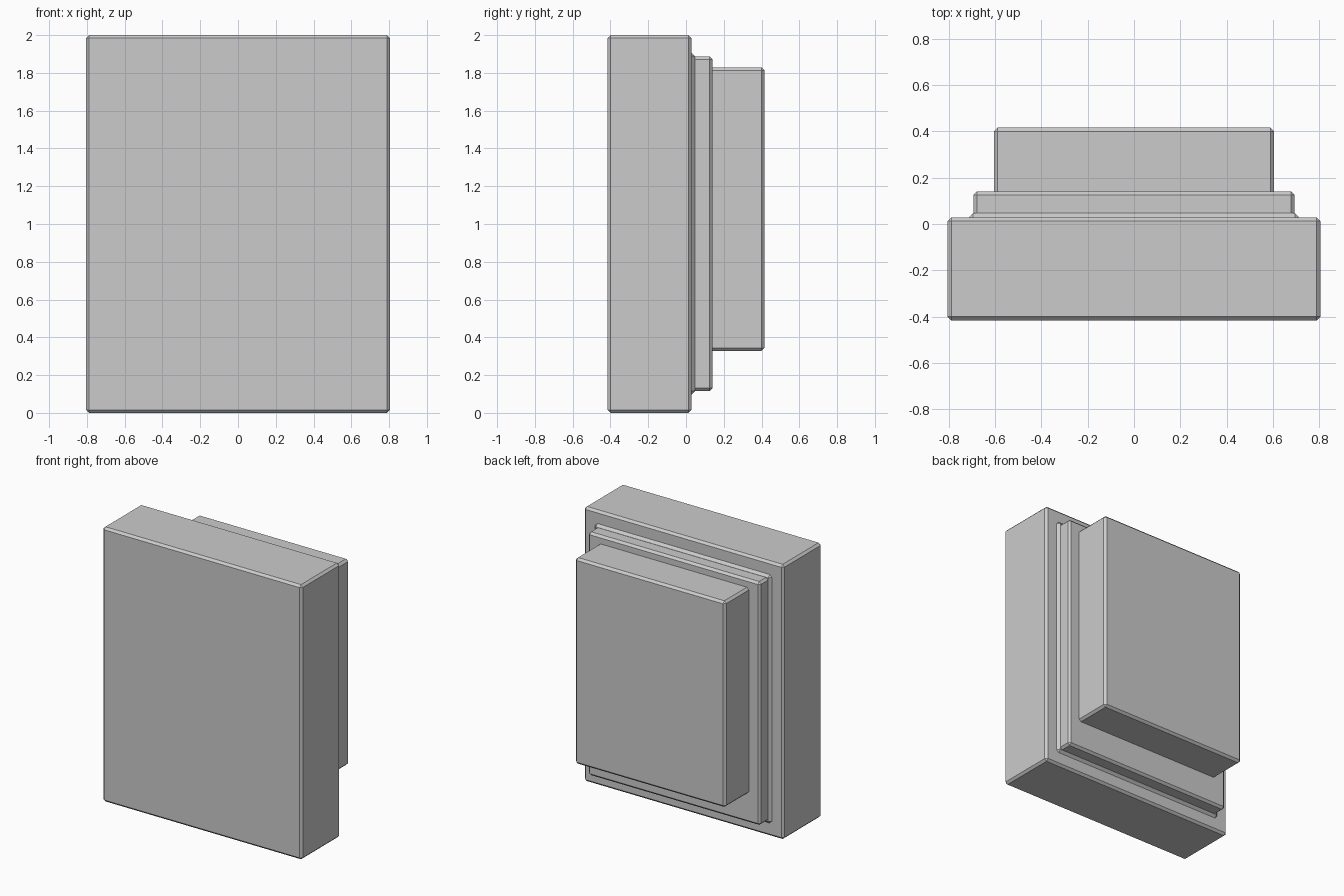
import bpy
import bmesh
from mathutils import Vector

default_cube = bpy.data.objects.get("Cube")
if default_cube:
    bpy.data.objects.remove(default_cube, do_unlink=True)

GREY = (0.6, 0.6, 0.6, 1.0)
grey = bpy.data.materials.new("plain_grey")
grey.use_nodes = True
grey.diffuse_color = GREY
grey.node_tree.nodes["Principled BSDF"].inputs["Base Color"].default_value = GREY


def chamfered_box(name, half_width, y_range, z_range, chamfer=0.016):
    """Box centred on x = 0 with a flat chamfer along every edge."""
    (y0, y1), (z0, z1) = y_range, z_range
    bm = bmesh.new()
    bmesh.ops.create_cube(bm, size=1)
    bmesh.ops.scale(bm, vec=Vector((2 * half_width, y1 - y0, z1 - z0)), verts=bm.verts)
    mesh = bpy.data.meshes.new(name)
    bm.to_mesh(mesh)
    bm.free()
    mesh.materials.append(grey)
    obj = bpy.data.objects.new(name, mesh)
    obj.location = (0, (y0 + y1) / 2, (z0 + z1) / 2)
    bpy.context.collection.objects.link(obj)
    bevel = obj.modifiers.new("edge_chamfer", "BEVEL")
    bevel.width = chamfer
    bevel.segments = 1
    return obj


# Large front block
chamfered_box("front_panel", 0.804, (-0.416, 0.029), (0, 2))

# Low rim where the step meets the panel; only its chamfer stands proud
chamfered_box("rear_rim", 0.713, (-0.05, 0.047), (0.096, 1.908), 0.019)

# Shallow step behind the panel
chamfered_box("rear_step", 0.693, (-0.03, 0.141), (0.116, 1.888))

# Rear housing, set slightly high on the step
chamfered_box("rear_housing", 0.605, (0.08, 0.416), (0.328, 1.829))
